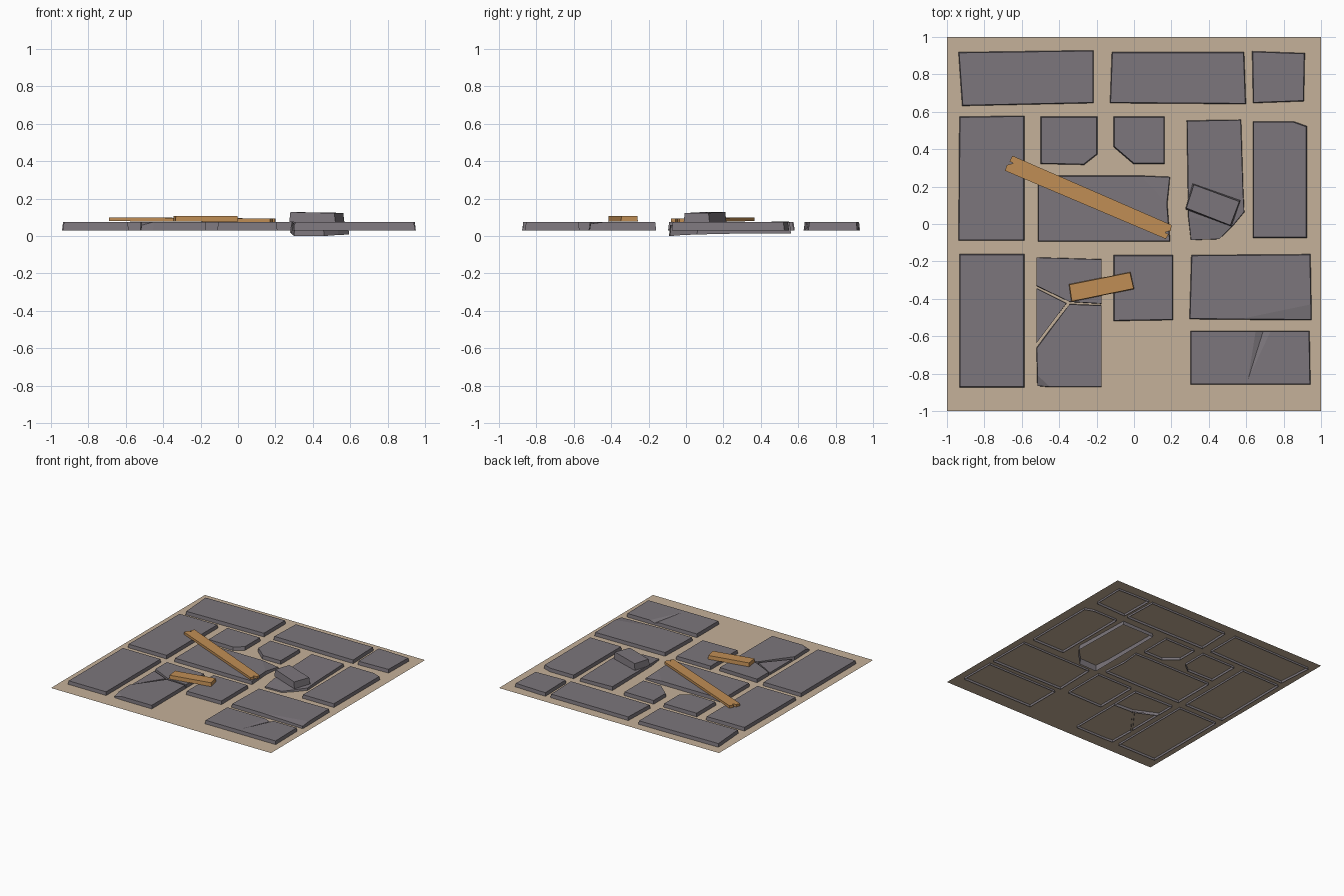
import bpy, bmesh
from mathutils import Vector

if "Cube" in bpy.data.objects:
    bpy.data.objects.remove(bpy.data.objects["Cube"])

TOP, BOTTOM, GROUND = 0.076, 0.03, 0.048


def material(name, rgb):
    m = bpy.data.materials.new(name)
    m.diffuse_color = (*rgb, 1)
    m.use_nodes = True
    m.node_tree.nodes["Principled BSDF"].inputs["Base Color"].default_value = m.diffuse_color
    return m


STONE = material("slate", (0.2, 0.18, 0.2))
SAND = material("sand", (0.56, 0.44, 0.32))
WOOD = material("timber", (0.53, 0.27, 0.09))


def finish(name, bm, mat):
    bmesh.ops.recalc_face_normals(bm, faces=bm.faces)
    me = bpy.data.meshes.new(name)
    bm.to_mesh(me)
    bm.free()
    me.materials.append(mat)
    ob = bpy.data.objects.new(name, me)
    bpy.context.collection.objects.link(ob)
    return ob


def block(name, pts, faces=None, mat=STONE, depth=None, flare=0.006, closed=False):
    """Top surface from outline points, with a flared skirt pulled down from its border."""
    bm = bmesh.new()
    vs = [bm.verts.new((p[0], p[1], p[2] if len(p) > 2 else TOP)) for p in pts]
    tops = [bm.faces.new([vs[i] for i in f]) for f in (faces or [range(len(vs))])]
    mid = sum((v.co for v in vs), Vector()) / len(vs)
    border = [e for e in bm.edges if e.is_boundary]
    new = bmesh.ops.extrude_edge_only(bm, edges=border)["geom"]
    for v in (g for g in new if isinstance(g, bmesh.types.BMVert)):
        d = v.co - mid
        v.co.x += flare * (1 if d.x > 0 else -1)
        v.co.y += flare * (1 if d.y > 0 else -1)
        v.co.z = v.co.z - depth if depth else BOTTOM
    if closed:
        bmesh.ops.holes_fill(bm, edges=[e for e in bm.edges if e.is_boundary], sides=0)
    bmesh.ops.triangulate(bm, faces=[f for f in tops if f.is_valid])
    return finish(name, bm, mat)


# Sandy bed that the open-bottomed slabs are sunk into
bm = bmesh.new()
bm.faces.new([bm.verts.new((x, y, GROUND)) for x, y in ((-1, -1), (1, -1), (1, 1), (-1, 1))])
finish("sand_bed", bm, SAND)

# Plain paving slabs
slabs = {
    "slab_back_left": [(-.935, .915), (-.22, .925), (-.22, .65), (-.915, .635)],
    "slab_back_middle": [(-.115, .915), (.585, .915), (.595, .645), (-.125, .65)],
    "slab_back_right": [(.635, .92), (.91, .91), (.905, .66), (.64, .65)],
    "slab_left": [(-.93, .57), (-.59, .575), (-.59, -.085), (-.935, -.085)],
    "slab_front_left": [(-.93, -.165), (-.59, -.165), (-.59, -.87), (-.93, -.87)],
    "slab_right": [(.64, .545), (.85, .545), (.92, .52), (.92, -.07), (.64, -.07)],
    "slab_small_left": [(-.495, .57), (-.2, .57), (-.2, .375), (-.27, .32), (-.495, .325)],
    "slab_small_right": [(-.105, .57), (.16, .57), (.16, .325), (0, .325), (-.105, .415)],
    "slab_small_front": [(-.105, -.17), (.205, -.17), (.205, -.51), (-.105, -.515)],
}
for name, pts in slabs.items():
    block(name, pts)

# Slabs with worn corners
block("slab_centre",
      [(-.51, .255), (.04, .255), (.19, .25, .06), (.175, .11), (.19, -.09), (-.51, -.09)],
      [(0, 1, 3, 4, 5), (1, 2, 3)])
block("slab_front_right",
      [(.31, -.17), (.94, -.165), (.945, -.43), (.945, -.51, .066), (.57, -.508), (.3, -.505)],
      [(0, 1, 2, 4, 5), (2, 3, 4)])

# Slab with a wedge-shaped groove
block("slab_grooved",
      [(.305, -.575), (.65, -.575), (.69, -.575, .062), (.73, -.575), (.935, -.575),
       (.94, -.855), (.61, -.855), (.305, -.855), (.61, -.83)],
      [(0, 1, 8, 6, 7), (1, 2, 8), (2, 3, 8), (3, 4, 5, 6, 8)])

# Slab broken in three
block("broken_slab_back", [(-.52, -.18), (-.175, -.19), (-.175, -.425), (-.345, -.415), (-.52, -.33)],
      flare=0.003)
block("broken_slab_wedge", [(-.52, -.345, .066), (-.362, -.425), (-.52, -.635, .066)], flare=0.002)
block("broken_slab_front",
      [(-.345, -.43), (-.175, -.437), (-.175, -.87), (-.45, -.87), (-.515, -.865, .058),
       (-.515, -.81), (-.52, -.665)],
      [(0, 1, 2, 3, 5, 6), (3, 4, 5)], flare=0.004)

# Sunken, tilted slab
block("sunken_slab",
      [(.285, .55, .078), (.57, .555, .073), (.582, .18, .07), (.588, .065, .066),
       (.53, -.005, .064), (.455, -.08, .058), (.305, -.085, .059), (.292, .04, .07)],
      [(0, 1, 2, 3, 4, 7), (4, 5, 6, 7)], depth=.058)

# Loose brick lying on the sunken slab
block("loose_brick",
      [(.32, .21, .128), (.563, .12, .124), (.515, -.007, .123), (.28, .085, .128)],
      depth=.053, closed=True)

# Timber planks, the long one with splintered ends
block("long_plank",
      [(-.65, .365, .1), (-.665, .335, .1), (-.645, .325, .1), (-.68, .315, .1), (-.69, .285, .1),
       (.17, -.08, .094), (.185, -.055, .094), (.165, -.045, .094), (.198, -.035, .094),
       (.2, -.005, .094)],
      mat=WOOD, depth=.02, flare=0, closed=True)
block("short_plank",
      [(-.345, -.325, .107), (-.022, -.26, .107), (-.002, -.345, .107), (-.332, -.415, .107)][:2]
      + [(-.002, -.345, .107), (-.332, -.413, .107)],
      mat=WOOD, depth=.03, flare=0.003, closed=True)
